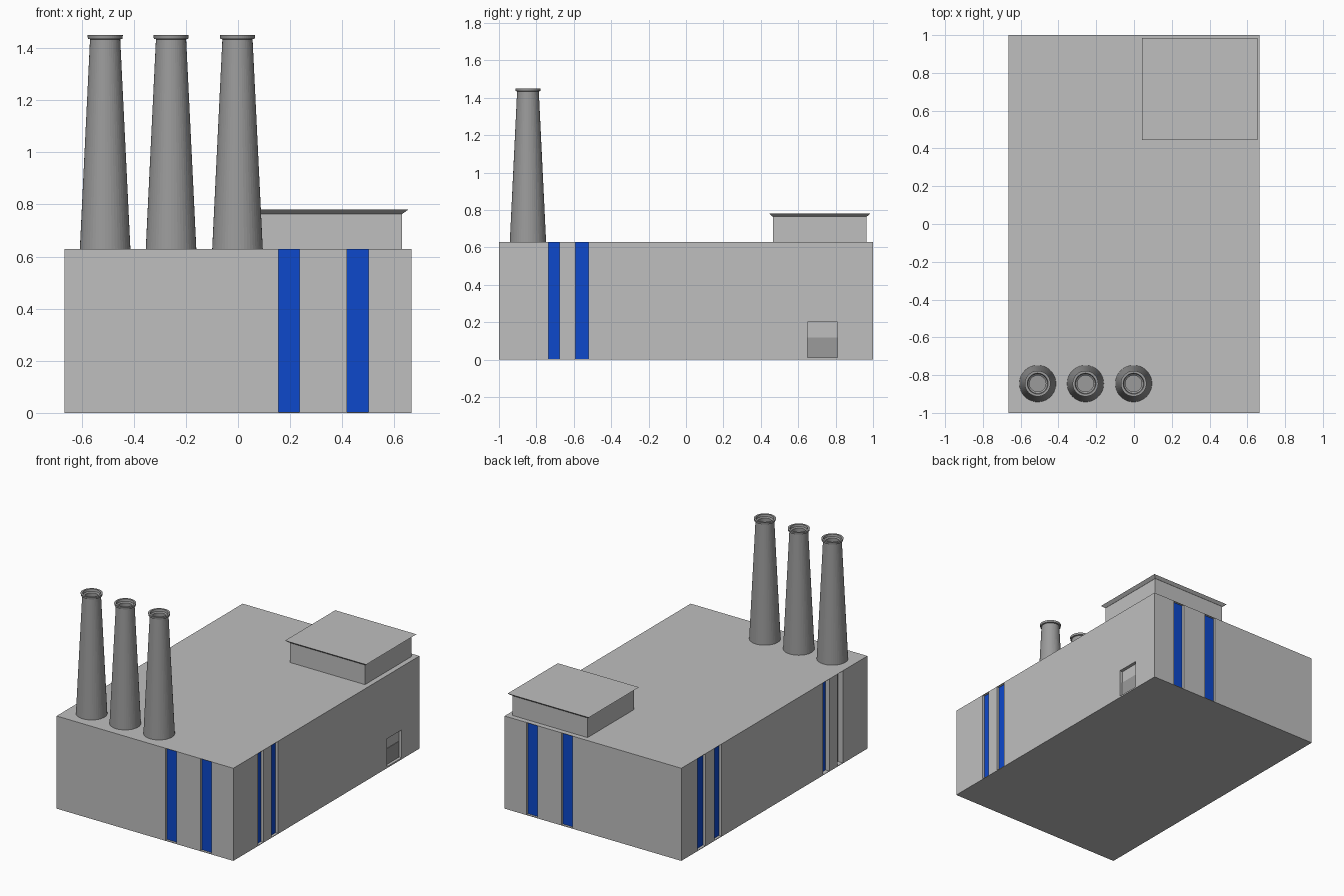
import bpy, bmesh, math

cube = bpy.data.objects.get("Cube")
if cube:
    bpy.data.objects.remove(cube, do_unlink=True)


def material(name, rgb):
    m = bpy.data.materials.new(name)
    m.use_nodes = True
    m.diffuse_color = (*rgb, 1)
    m.node_tree.nodes["Principled BSDF"].inputs["Base Color"].default_value = (*rgb, 1)
    return m


LIGHT = material("light grey", (0.52, 0.52, 0.52))
DARK = material("mid grey", (0.33, 0.33, 0.33))
BLUE = material("blue", (0.004, 0.065, 0.6))


def finish(name, bm, mat):
    bmesh.ops.recalc_face_normals(bm, faces=bm.faces)
    mesh = bpy.data.meshes.new(name)
    bm.to_mesh(mesh)
    bm.free()
    mesh.materials.append(mat)
    ob = bpy.data.objects.new(name, mesh)
    bpy.context.scene.collection.objects.link(ob)
    return ob


def add_box(bm, lo, hi):
    verts = bmesh.ops.create_cube(bm, size=1)["verts"]
    for v in verts:
        v.co = [a + (c + 0.5) * (b - a) for a, b, c in zip(lo, hi, v.co)]
    return verts


def box(name, lo, hi, mat):
    bm = bmesh.new()
    add_box(bm, lo, hi)
    return finish(name, bm, mat)


def lathe(name, profile, x, y, sides, mat):
    bm = bmesh.new()
    rings = []
    for r, z in profile:
        rings.append([bm.verts.new((x + r * math.cos(2 * math.pi * i / sides),
                                    y + r * math.sin(2 * math.pi * i / sides), z))
                      for i in range(sides)])
    for a, b in zip(rings, rings[1:]):
        for i in range(sides):
            j = (i + 1) % sides
            bm.faces.new((a[i], a[j], b[j], b[i]))
    bm.faces.new(rings[0])
    bm.faces.new(rings[-1])
    return finish(name, bm, mat)


W, L, H = 0.665, 1.0, 0.63   # half width, half length, height of the hall


def wall_slab(side, a, b, z0, z1, inner, outer):
    """Box in a wall between two depths, measured inward from the surface."""
    axis, sign = (0 if side in ("left", "right") else 1), (1 if side in ("left", "back") else -1)
    half = W if axis == 0 else L
    near, far = sorted((sign * (half - inner), sign * (half - outer)))
    if axis == 0:
        return (near, a, z0), (far, b, z1)
    return (a, near, z0), (b, far, z1)


# Recesses: wall, start, end, bottom, top, depth, panel colour
Z0, Z1 = 0.004, H - 0.001
recesses = []
for side in ("front", "back"):
    for a, b in ((0.155, 0.237), (0.418, 0.5)):
        recesses.append((side, a, b, Z0, Z1, 0.018, BLUE))
for a, b in ((-0.735, -0.677), (-0.59, -0.52)):
    recesses.append(("left", a, b, Z0, Z1, 0.02, BLUE))
for a, b in ((0.74, 0.825), (0.57, 0.645)):
    recesses.append(("right", a, b, Z0, Z1, 0.02, BLUE))
recesses.append(("right", -0.59, -0.52, Z0, Z1, 0.03, BLUE))
recesses.append(("right", -0.735, -0.677, Z0, Z1, 0.035, None))
recesses.append(("left", 0.65, 0.81, 0.01, 0.2, 0.022, None))   # doorway

# Main hall with the recesses cut out
hall = box("main_hall", (-W, -L, 0), (W, L, H), LIGHT)
bm = bmesh.new()
for side, a, b, z0, z1, depth, mat in recesses:
    add_box(bm, *wall_slab(side, a, b, z0, z1, depth, -0.05))
cutter = finish("recess_cutter", bm, LIGHT)
cutter.hide_render = True
mod = hall.modifiers.new("recesses", "BOOLEAN")
mod.operation, mod.solver, mod.object = "DIFFERENCE", "EXACT", cutter
bpy.context.view_layer.objects.active = hall
bpy.ops.object.modifier_apply(modifier=mod.name)
bpy.data.objects.remove(cutter, do_unlink=True)

# Coloured panels at the back of the recesses
for side, a, b, z0, z1, depth, mat in recesses:
    if mat:
        box(side + "_window_strip", *wall_slab(side, a, b, z0, z1, depth + 0.002, depth - 0.002), mat)
box("door_lower_panel", *wall_slab("left", 0.65, 0.81, 0.01, 0.118, 0.024, 0.019), DARK)

# Rooftop house with a flared roof plate
box("roof_house", (0.065, 0.465, H), (0.63, 0.965, 0.766), LIGHT)
bm = bmesh.new()
for v in add_box(bm, (0.042, 0.445, 0.764), (0.653, 0.985, 0.78)):
    if v.co.z < 0.77:
        v.co.x += 0.022 if v.co.x < 0.3 else -0.022
        v.co.y += 0.019 if v.co.y < 0.7 else -0.019
finish("roof_house_cap", bm, LIGHT)

# Chimneys, tapered with a rim and a hollow top
profile = [(0.097, H), (0.058, 1.434), (0.066, 1.436), (0.068, 1.45),
           (0.055, 1.45), (0.052, 1.436), (0.043, 1.43), (0.043, 1.39)]
for i, x in enumerate((-0.51, -0.257, -0.002)):
    lathe(f"chimney_{i + 1}", profile, x, -0.845, 48, DARK)
